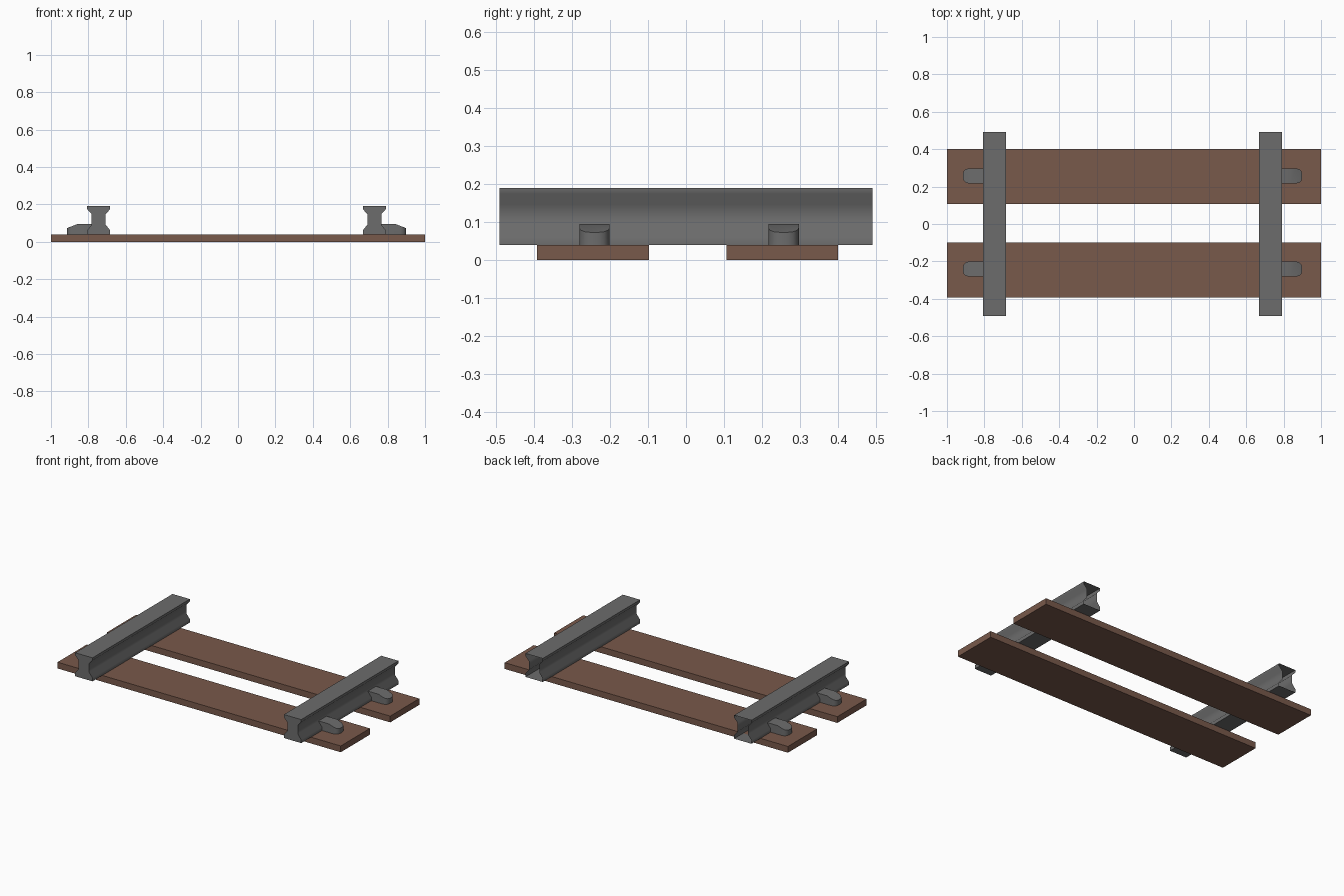
import bpy, bmesh, math

if "Cube" in bpy.data.objects:
    bpy.data.objects.remove(bpy.data.objects["Cube"])


def material(name, color):
    m = bpy.data.materials.new(name)
    m.diffuse_color = (*color, 1)
    m.use_nodes = True
    m.node_tree.nodes["Principled BSDF"].inputs["Base Color"].default_value = m.diffuse_color
    return m


wood = material("brown_wood", (0.19, 0.10, 0.07))
steel = material("dark_steel", (0.15, 0.15, 0.15))


def prism(name, profile, y0, y1, mat, back_open=False, round_x=None, smooth=None):
    """Extrude an (x, z) profile along y; optionally round the upright edges at round_x."""
    bm = bmesh.new()
    front = [bm.verts.new((x, y0, z)) for x, z in profile]
    back = [bm.verts.new((x, y1, z)) for x, z in profile]
    n = len(profile)
    bm.faces.new(front)
    for i in range(n):
        j = (i + 1) % n
        bm.faces.new((front[i], back[i], back[j], front[j]))
    cap = bm.faces.new(back[::-1])
    bmesh.ops.recalc_face_normals(bm, faces=bm.faces)
    if back_open:
        bmesh.ops.delete(bm, geom=[cap], context='FACES_ONLY')
    if round_x is not None:
        upright = [e for e in bm.edges
                   if all(abs(v.co.x - round_x) < 1e-5 for v in e.verts)
                   and abs(e.verts[0].co.z - e.verts[1].co.z) > 1e-4]
        bmesh.ops.bevel(bm, geom=upright, offset=0.03, segments=3,
                        profile=0.5, affect='EDGES')
    me = bpy.data.meshes.new(name)
    bm.to_mesh(me)
    bm.free()
    ob = bpy.data.objects.new(name, me)
    bpy.context.collection.objects.link(ob)
    me.materials.append(mat)
    if smooth:
        bpy.ops.object.select_all(action='DESELECT')
        ob.select_set(True)
        bpy.context.view_layer.objects.active = ob
        bpy.ops.object.shade_smooth_by_angle(angle=math.radians(smooth))
    return ob


# Wooden sleepers
plank = [(-1, 0), (1, 0), (1, 0.04), (-1, 0.04)]
for label, y0, y1 in (("front", -0.392, -0.098), ("back", 0.107, 0.40)):
    prism(label + "_sleeper", plank, y0, y1, wood)

# Rails: waisted section, capped at the front and open at the back
half = [(0.061, 0.04), (0.061, 0.062), (0.037, 0.092),
        (0.037, 0.147), (0.061, 0.174), (0.061, 0.19)]
section = half + [(-x, z) for x, z in reversed(half)]
for label, cx in (("left", -0.745), ("right", 0.729)):
    prism(label + "_rail", [(cx + x, z) for x, z in section],
          -0.491, 0.491, steel, back_open=True, smooth=60)

# Clips holding the outer side of each rail to the sleepers
for label, cx, s in (("left", -0.745, -1), ("right", 0.729, 1)):
    tip = cx + s * 0.17
    clip = [(cx + s * 0.035, 0.04), (tip, 0.04), (tip, 0.073),
            (cx + s * 0.112, 0.095), (cx + s * 0.035, 0.095)]
    for row, y in (("front", -0.241), ("back", 0.257)):
        prism(f"{label}_{row}_clip", clip, y - 0.04, y + 0.04, steel,
              round_x=tip, smooth=35)
